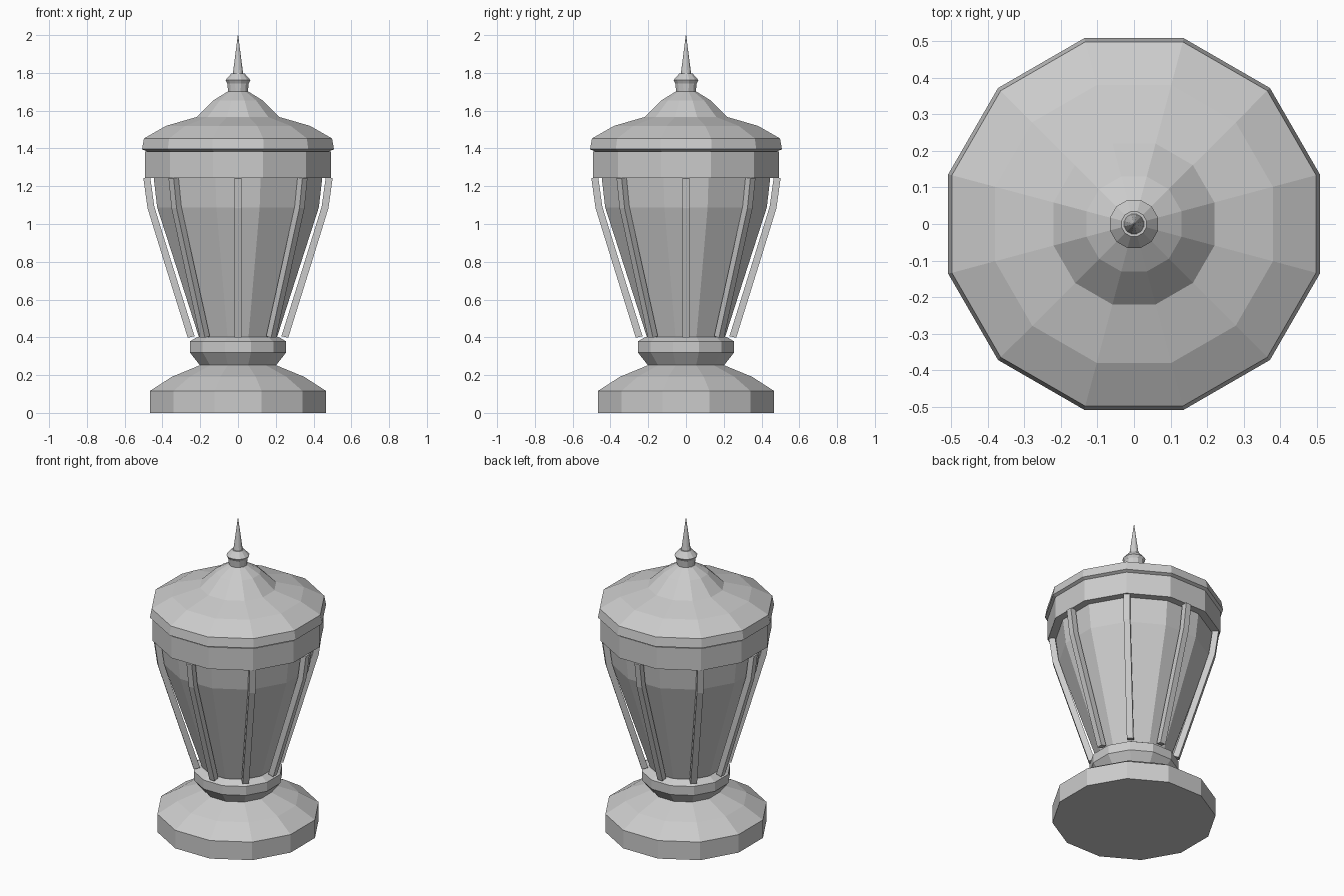
import bpy, bmesh, math
from mathutils import Vector

if "Cube" in bpy.data.objects:
    bpy.data.objects.remove(bpy.data.objects["Cube"])

N = 12
stone = bpy.data.materials.new("plain grey")
stone.diffuse_color = (0.6, 0.6, 0.6, 1)
stone.use_nodes = True
stone.node_tree.nodes["Principled BSDF"].inputs["Base Color"].default_value = stone.diffuse_color


def finish(bm, name):
    bmesh.ops.recalc_face_normals(bm, faces=bm.faces)
    me = bpy.data.meshes.new(name)
    bm.to_mesh(me)
    bm.free()
    me.materials.append(stone)
    ob = bpy.data.objects.new(name, me)
    bpy.context.collection.objects.link(ob)
    return ob


def lathe(name, profile):
    """Closed 12-sided turned solid; profile = (half width across flats, z)."""
    bm = bmesh.new()
    rings = []
    for a, z in profile:
        r = a / math.cos(math.pi / N)
        rings.append([bm.verts.new((r * math.cos((i + .5) * math.tau / N),
                                    r * math.sin((i + .5) * math.tau / N), z))
                      for i in range(N)])
    for lo, hi in zip(rings, rings[1:]):
        for i in range(N):
            j = (i + 1) % N
            bm.faces.new((lo[i], lo[j], hi[j], hi[i]))
    bm.faces.new(rings[0])
    bm.faces.new(rings[-1])
    return finish(bm, name)


def rib(name, angle, path, width=0.038, depth=0.036):
    """Square bar following a bent (radius, z) path, turned about z."""
    bm = bmesh.new()
    out = Vector((math.cos(angle), math.sin(angle), 0))
    side = Vector((-out.y, out.x, 0))
    rings = []
    for r, z in path:
        ring = []
        for s, d in ((-1, -1), (1, -1), (1, 1), (-1, 1)):
            p = out * (r + d * depth / 2) + side * (s * width / 2)
            p.z = z - d * 0.004
            ring.append(bm.verts.new(p))
        rings.append(ring)
    for lo, hi in zip(rings, rings[1:]):
        for i in range(4):
            j = (i + 1) % 4
            bm.faces.new((lo[i], lo[j], hi[j], hi[i]))
    bm.faces.new(rings[0])
    bm.faces.new(rings[-1])
    return finish(bm, name)


# Foot and neck
lathe("base", [(.465, 0), (.465, .117), (.35, .191), (.2, .253)])
lathe("neck_collar", [(.2, .25), (.255, .32), (.255, .378), (.215, .402)])

# Tapered body and upper band
lathe("body", [(.2, .38), (.335, .80), (.428, 1.088), (.448, 1.26)])
lathe("upper_band", [(.492, 1.243), (.492, 1.385)])

# Lid with flared rim
lathe("lid", [(.48, 1.383), (.508, 1.396), (.498, 1.453), (.38, 1.52),
              (.22, 1.566), (.13, 1.655), (.05, 1.704)])

# Finial
lathe("finial_knob", [(.052, 1.70), (.057, 1.745), (.066, 1.762), (.034, 1.798)])
lathe("finial_spike", [(.028, 1.79), (.001, 2.0)])

# Eight bent ribs around the body
for k in range(8):
    rib(f"rib_{k + 1}", k * math.tau / 8,
        [(.248, .402), (.372, .80), (.461, 1.088), (.483, 1.246)])
